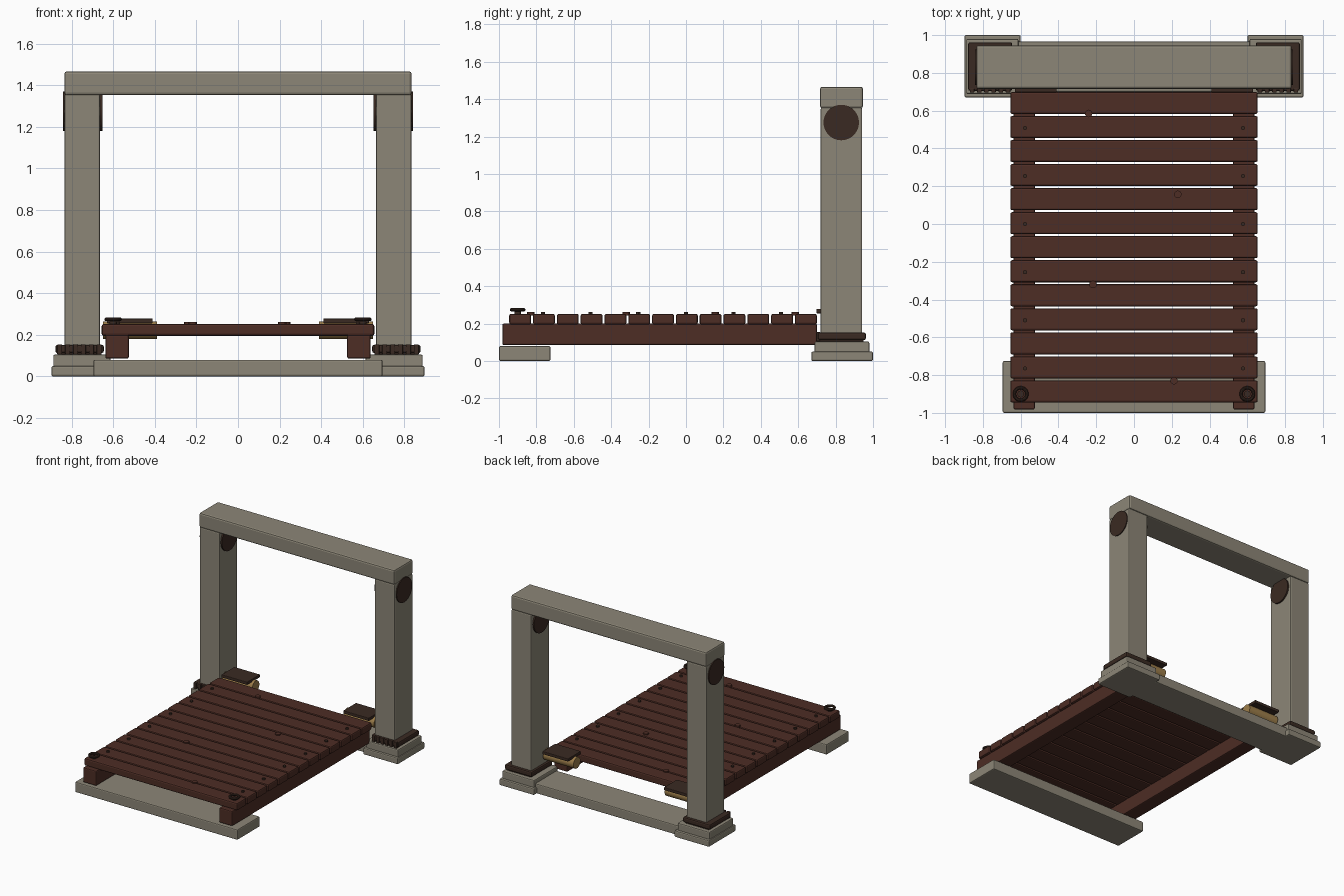
import bpy, math

if "Cube" in bpy.data.objects:
    bpy.data.objects.remove(bpy.data.objects["Cube"])


def material(name, rgb):
    m = bpy.data.materials.new(name)
    m.diffuse_color = (*rgb, 1)
    m.use_nodes = True
    m.node_tree.nodes["Principled BSDF"].inputs["Base Color"].default_value = m.diffuse_color
    return m


STONE = material("grey stone", (0.265, 0.24, 0.185))
WOOD = material("red brown wood", (0.075, 0.026, 0.018))
IRON = material("dark iron", (0.042, 0.023, 0.016))
BRASS = material("aged brass", (0.34, 0.21, 0.07))


def box(name, x, y, z, mat, bevel=0.008):
    """Bevelled box from (min, max) ranges."""
    bpy.ops.mesh.primitive_cube_add(size=1, location=[(a + b) / 2 for a, b in (x, y, z)])
    ob = bpy.context.object
    ob.name = name
    ob.scale = [b - a for a, b in (x, y, z)]
    bpy.ops.object.transform_apply(location=False, rotation=False, scale=True)
    ob.data.materials.append(mat)
    if bevel:
        mod = ob.modifiers.new("bevel", 'BEVEL')
        mod.width = bevel
        mod.segments = 2
    return ob


def cyl(name, loc, r, depth, mat, axis='Z', sides=32):
    rot = (0, math.pi / 2, 0) if axis == 'X' else (0, 0, 0)
    bpy.ops.mesh.primitive_cylinder_add(vertices=sides, radius=r, depth=depth,
                                        location=loc, rotation=rot)
    ob = bpy.context.object
    ob.name = name
    ob.data.materials.append(mat)
    bpy.ops.object.shade_smooth_by_angle()
    return ob


def sx(s, a, b):
    """Range mirrored to side s."""
    return (a, b) if s > 0 else (-b, -a)


# Stone sills and lintel
box("front_sill", (-0.695, 0.695), (-1.0, -0.725), (0, 0.08), STONE)
box("rear_sill", (-0.65, 0.65), (0.7, 0.965), (0, 0.075), STONE)
box("lintel", (-0.835, 0.835), (0.716, 0.946), (1.352, 1.466), STONE, 0.012)

for s, side in ((-1, "left"), (1, "right")):
    # Gate pillar on a stepped footing
    box(side + "_footing_lower", sx(s, 0.6, 0.897), (0.67, 1.0), (0, 0.05), STONE)
    box(side + "_footing_upper", sx(s, 0.612, 0.888), (0.688, 0.98), (0.03, 0.105), STONE)
    box(side + "_pillar", sx(s, 0.663, 0.835), (0.72, 0.942), (0.1, 1.355), STONE)

    # Iron collar with a row of ribs on its front
    box(side + "_collar", sx(s, 0.645, 0.878), (0.705, 0.962), (0.112, 0.152), IRON, 0.01)
    box(side + "_collar_core", sx(s, 0.66, 0.86), (0.715, 0.95), (0.1, 0.12), IRON, 0)
    for i in range(6):
        x = s * (0.667 + i * 0.038)
        box(side + "_collar_rib", (x - 0.012, x + 0.012), (0.696, 0.72), (0.105, 0.154), IRON, 0.004)

    # Axle disc through the top of the pillar
    cyl(side + "_axle_disc", (s * 0.747, 0.83, 1.275), 0.095, 0.19, IRON, 'X')

    # Brass hinge barrel with cover plate
    cyl(side + "_hinge_barrel", (s * 0.52, 0.775, 0.222), 0.043, 0.26, BRASS, 'X')
    box(side + "_hinge_plate", sx(s, 0.41, 0.63), (0.697, 0.855), (0.255, 0.278), IRON, 0.004)

    # Deck beam
    box(side + "_beam", sx(s, 0.525, 0.638), (-0.982, 0.7), (0.085, 0.2), WOOD)

    # Chain ring at the front corner
    bpy.ops.mesh.primitive_torus_add(location=(s * 0.6, -0.9, 0.274), major_radius=0.033,
                                     minor_radius=0.009, major_segments=24, minor_segments=10)
    ring = bpy.context.object
    ring.name = side + "_ring"
    ring.data.materials.append(IRON)
    bpy.ops.object.shade_smooth_by_angle()
    cyl(side + "_ring_stud", (s * 0.6, -0.9, 0.255), 0.018, 0.02, IRON, sides=16)

# Deck planks with nails on every second one
for i in range(13):
    y = 0.641 - i * 0.1273
    box("plank", (-0.655, 0.655), (y - 0.0585, y + 0.0585), (0.195, 0.252), WOOD, 0.01)
    if i % 2:
        for s in (-1, 1):
            cyl("plank_nail", (s * 0.577, y - 0.005, 0.255), 0.011, 0.016, IRON, sides=12)

# Raised wood knots
for x, y in ((-0.24, 0.585), (0.232, 0.157), (-0.217, -0.32), (0.212, -0.83)):
    cyl("wood_knot", (x, y, 0.252), 0.02, 0.018, WOOD, sides=12)
